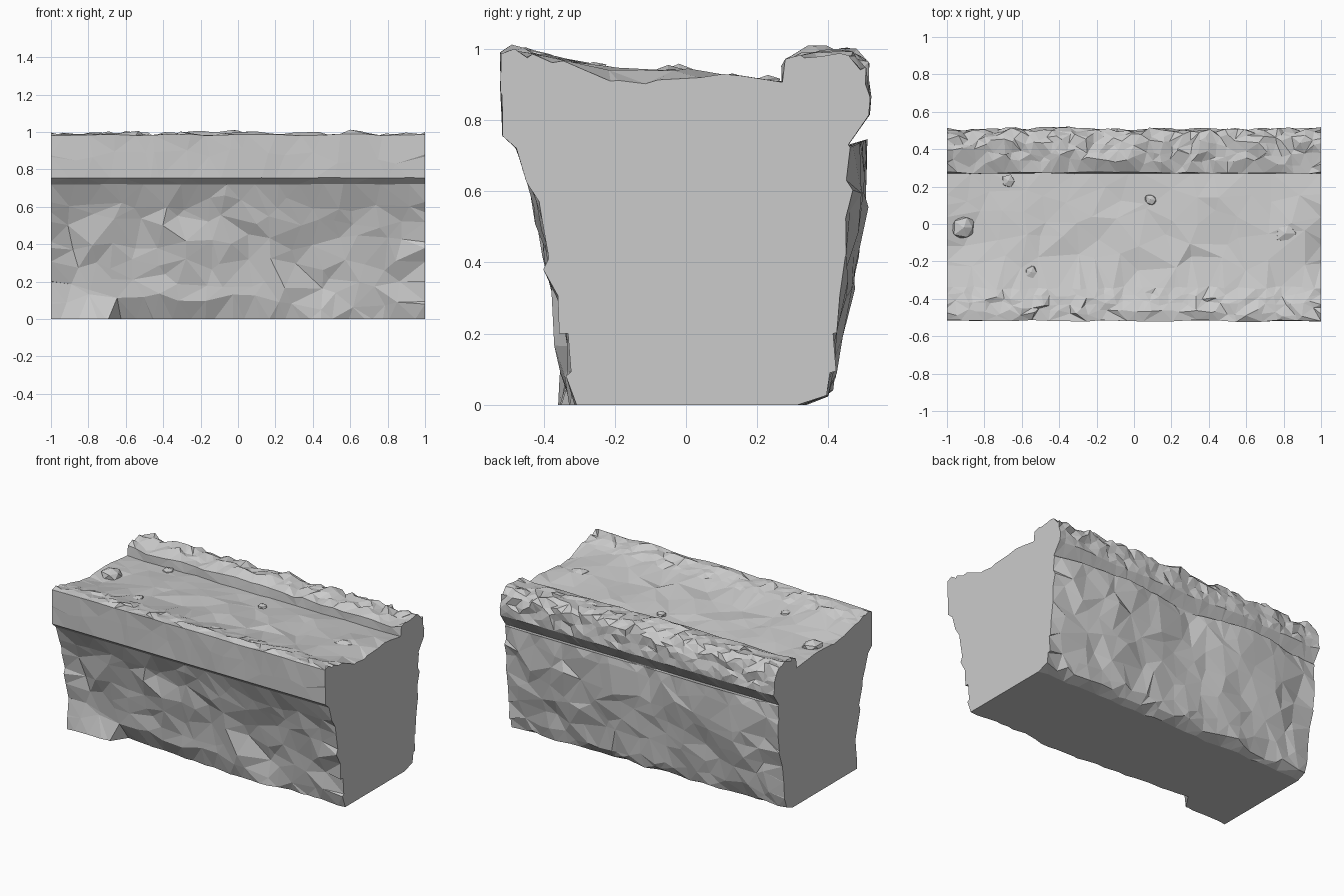
import bpy, bmesh, math, random
from mathutils import Vector, noise
from mathutils.geometry import delaunay_2d_cdt

random.seed(11)
if "Cube" in bpy.data.objects:
    bpy.data.objects.remove(bpy.data.objects["Cube"])

stone = bpy.data.materials.new("grey stone")
stone.use_nodes = True
grey = (0.6, 0.6, 0.6, 1)
stone.diffuse_color = grey
stone.node_tree.nodes["Principled BSDF"].inputs["Base Color"].default_value = grey


def add_object(name, bm):
    mesh = bpy.data.meshes.new(name)
    bm.to_mesh(mesh)
    bm.free()
    mesh.materials.append(stone)
    obj = bpy.data.objects.new(name, mesh)
    bpy.context.collection.objects.link(obj)
    return obj


# Cross-section points: y, z, roughness, bulge, facet size after the point, crease
SECTION = [
    (0, 0, 0, 0, .3, True),
    (.32, 0, .01, .01, .08, True),          # back wall
    (.385, .025, .012, .01, .08, False),
    (.41, .09, .012, .01, .12, False),
    (.415, .2, .015, .015, .12, False),
    (.445, .42, .017, .035, .12, False),
    (.455, .6, .017, .045, .12, False),
    (.455, .72, .008, .05, .06, True),
    (.455, .73, .002, 0, .09, True),        # back ledge
    (.508, .81, .008, 0, .05, True),
    (.5, .95, .024, 0, .05, False),
    (.46, .985, .02, 0, .05, False),        # rough back rim
    (.32, .982, .024, 0, .05, False),
    (.275, .965, .01, 0, .08, True),
    (.27, .905, .004, 0, .13, True),        # channel floor
    (.1, .915, .012, .005, .13, False),
    (-.12, .922, .016, .022, .13, False),
    (-.22, .925, .014, .02, .1, False),
    (-.34, .96, .014, 0, .05, True),        # rough front rim
    (-.46, .99, .022, 0, .05, False),
    (-.518, .985, .008, 0, .12, True),      # front slab face
    (-.518, .87, .005, 0, .12, False),
    (-.515, .755, .001, 0, .1, True),
    (-.475, .72, .004, 0, .12, True),       # front wall
    (-.41, .57, .018, .03, .12, False),
    (-.375, .38, .018, .05, .12, False),
    (-.335, .2, .016, .04, .12, False),
    (-.33, .08, .012, .02, .09, False),
    (-.312, 0, .008, 0, .3, True),
    (0, 0, 0, 0, .3, True),
]
# How far the front foot steps out along the length: x, offset
FOOT = [(-1, .045), (-.69, .04), (-.65, -.06), (-.1, -.02), (.45, .025), (.55, -.02), (1, 0)]

starts = [0.0]
for a, b in zip(SECTION, SECTION[1:]):
    starts.append(starts[-1] + math.dist(a[:2], b[:2]))
total = starts[-1]


def foot_offset(x):
    for (xa, a), (xb, b) in zip(FOOT, FOOT[1:]):
        if x <= xb:
            return a + (b - a) * (x - xa) / (xb - xa)
    return 0


def locate(x, s):
    """Wrap a flat point onto the section and roughen it."""
    i = max(k for k in range(len(SECTION) - 1) if starts[k] <= s + 1e-7)
    t = (s - starts[i]) / (starts[i + 1] - starts[i])
    y, z, rough, bulge = (p + (q - p) * t for p, q in zip(SECTION[i][:4], SECTION[i + 1][:4]))
    outward = Vector((0, y, max(z - .5, 0))).normalized()
    if y < -.3 and z < .73:
        # stepped outcrops on the front wall
        swell = bulge * ((x + .92) / 1.2 % 1 - .45) + foot_offset(x) * max(0, 1 - z / .12)
    else:
        swell = bulge * abs(math.sin(math.pi * x))
    lump = noise.noise(Vector((x * 4, y * 4, z * 2))) * 1.5
    p = Vector((x, y, z)) + outward * (swell + (lump + random.uniform(-.9, .9)) * rough)
    p.z = max(p.z, 0)
    return p


# Scatter points over the unrolled surface, keeping creases as straight rows
flat, edges = [], []


def add_row(s, step, jitter, crease):
    count = max(2, round(2 / step))
    first = len(flat)
    for k in range(count + 1):
        inner = 0 < k < count
        x = -1 + 2 * k / count + (random.uniform(-.38, .38) * step if inner else 0)
        ds = random.uniform(-jitter, jitter) if inner else 0
        flat.append(Vector((x, s + ds)))
    if crease:
        edges.extend((k, k + 1) for k in range(first, first + count))


group = 0
while group < len(SECTION) - 1:
    end = group + 1
    while not SECTION[end][5]:
        end += 1
    add_row(starts[group], SECTION[group][4], 0, True)
    s = starts[group]
    while True:
        seg = max(k for k in range(group, end) if starts[k] <= s + 1e-7)
        step = SECTION[seg][4]
        s += step * .9
        if s > starts[end] - step * .5:
            break
        add_row(s, step, step * .4, False)
    # fine row along the front foot, so that it can step in and out
    if end == len(SECTION) - 2:
        add_row(starts[end], .08, 0, True)
    group = end
add_row(total, .3, 0, True)
for s in starts[1:-1]:
    flat.extend((Vector((-1, s)), Vector((1, s))))

verts2d, _, faces, *_ = delaunay_2d_cdt(flat, edges, [], 0, 1e-4)
bm = bmesh.new()
verts = [bm.verts.new(locate(v.x, v.y)) for v in verts2d]
for f in faces:
    bm.faces.new([verts[k] for k in f])

# Flat sawn ends
for side in (-1, 1):
    rim = sorted((k for k, v in enumerate(verts2d) if abs(v.x - side) < 1e-4),
                 key=lambda k: verts2d[k].y)
    bm.faces.new([verts[k] for k in rim[:-1]])
bmesh.ops.remove_doubles(bm, verts=bm.verts, dist=1e-4)
bmesh.ops.recalc_face_normals(bm, faces=bm.faces)
add_object("rock_channel", bm)

# Loose stones half buried in the channel floor
for n, (x, y, z, size) in enumerate([(-.91, -.02, .92, .07), (-.67, .23, .905, .04),
                                     (.09, .13, .915, .035), (-.55, -.26, .945, .04),
                                     (.81, -.05, .925, .065)]):
    bm = bmesh.new()
    bmesh.ops.create_icosphere(bm, subdivisions=1, radius=size)
    for v in bm.verts:
        v.co *= random.uniform(.75, 1.1)
        v.co.z *= .6
        v.co += Vector((x, y, z))
    add_object(f"floor_stone_{n + 1}", bm)
